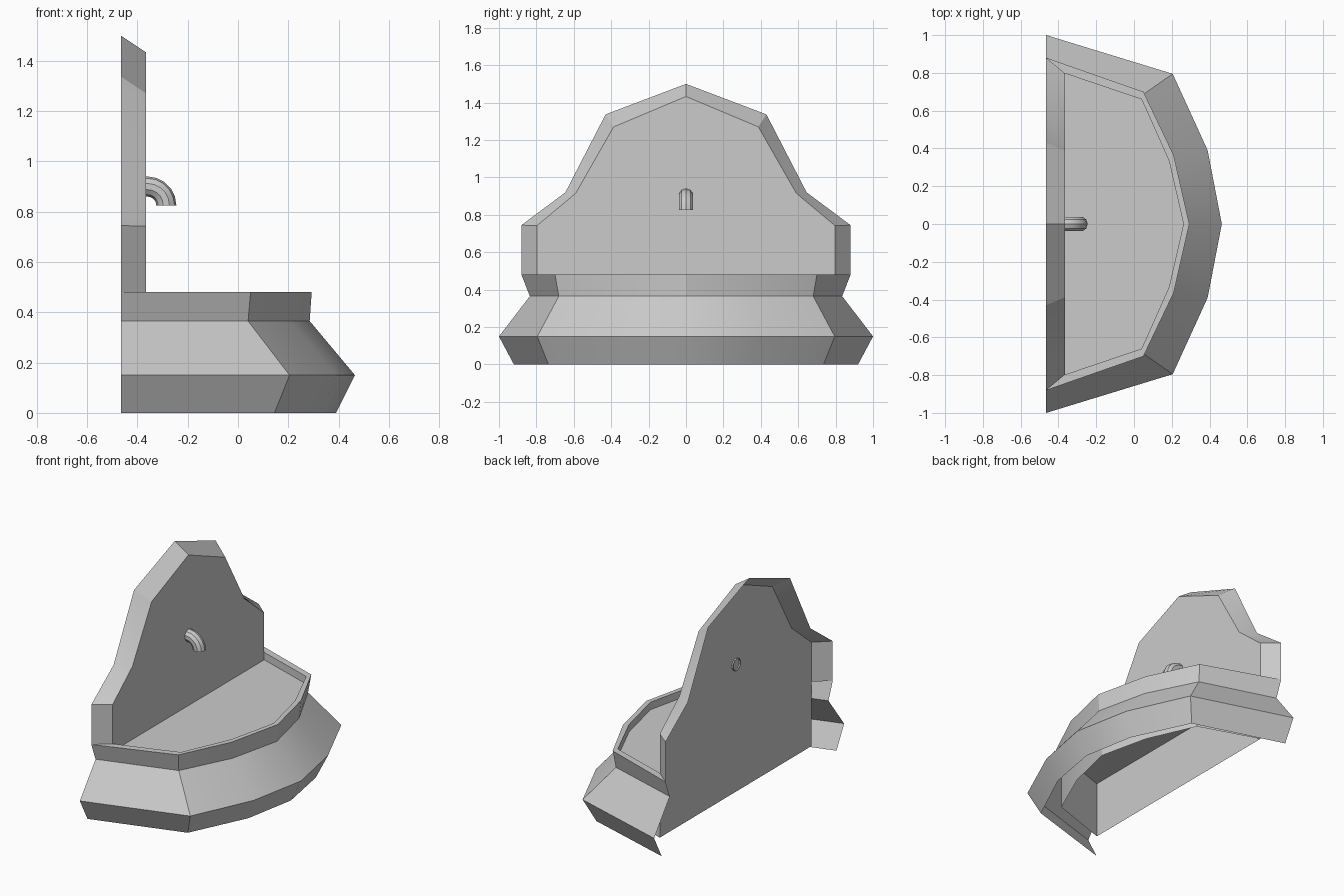
import bpy, bmesh, math

if "Cube" in bpy.data.objects:
    bpy.data.objects.remove(bpy.data.objects["Cube"])


def mirror(half):
    """Half outline, +y side, ending on the y = 0 axis -> full outline from -y to +y.
    Points are (x, y, z)."""
    return [(x, -y, z) for x, y, z in half] + half[-2::-1]


def build(name, rings, caps=()):
    """Sheet lofted through rings of equal length, plus optional flat n-gons."""
    bm = bmesh.new()
    rows = [[bm.verts.new(p) for p in ring] for ring in rings]
    for a, b in zip(rows, rows[1:]):
        for i in range(len(a) - 1):
            bm.faces.new((a[i], a[i + 1], b[i + 1], b[i]))
    for cap in caps:
        bm.faces.new([bm.verts.new(p) for p in cap])
    bmesh.ops.remove_doubles(bm, verts=bm.verts, dist=0.0005)
    mesh = bpy.data.meshes.new(name)
    bm.to_mesh(mesh)
    bm.free()
    ob = bpy.data.objects.new(name, mesh)
    bpy.context.collection.objects.link(ob)
    bpy.ops.object.select_all(action='DESELECT')
    ob.select_set(True)
    bpy.context.view_layer.objects.active = ob
    bpy.ops.object.shade_smooth_by_angle(angle=math.radians(25))
    return ob


def level(half, z):
    return mirror([(x, y, z) for x, y in half])


BACK, FACE = -0.465, -0.365      # rear edge and front face of the wall
BOTTOM, WATER, RIM = 0.05, 0.43, 0.48

# Basin: flared base, waisted moulding, flat rim and inner tub wall (open behind and below)
foot = [(BACK, 0.92), (0.145, 0.735), (0.325, 0.355), (0.39, 0)]
flare = [(BACK, 1.00), (0.205, 0.795), (0.39, 0.39), (0.465, 0)]
waist = [(BACK, 0.835), (0.04, 0.68), (0.205, 0.35), (0.285, 0)]
rim = [(BACK, 0.88), (0.05, 0.70), (0.21, 0.365), (0.293, 0)]
tub = [(FACE, 0.797), (0.04, 0.66), (0.185, 0.335), (0.262, 0)]
build("basin", [level(foot, 0), level(flare, 0.15), level(waist, 0.365),
                level(rim, RIM), level(tub, RIM), level(tub, BOTTOM)])

# Water surface
build("water", [], [level(tub, WATER)])

# Back wall: bevelled edge strip and front panel reaching down into the basin
outer = mirror([(BACK, y, z) for y, z in
                [(0.88, RIM), (0.88, 0.745), (0.645, 0.92), (0.43, 1.337), (0, 1.5)]])
inner = mirror([(FACE, y, z) for y, z in
                [(0.797, RIM), (0.797, 0.742), (0.59, 0.915), (0.387, 1.27), (0, 1.433)]])
panel = [(FACE, -0.797, BOTTOM)] + inner + [(FACE, 0.797, BOTTOM)]
build("back_wall", [inner, outer], [panel[::-1]])

# Spout: open pipe bent a quarter turn downwards
R, r, sides, steps = 0.075, 0.04, 10, 5
path = [(-0.375, 0.9, 0.0)]
path += [(-0.36 + R * math.sin(t), 0.825 + R * math.cos(t), t)
         for t in (math.pi / 2 * i / steps for i in range(steps + 1))]
rings = []
for x, z, t in path:
    ring = []
    for k in range(sides + 1):
        a = -2 * math.pi * k / sides
        ring.append((x + r * math.cos(a) * math.sin(t), r * math.sin(a),
                     z + r * math.cos(a) * math.cos(t)))
    rings.append(ring)
spout = build("spout", rings[::-1])
bpy.ops.object.shade_smooth_by_angle(angle=math.radians(50))
